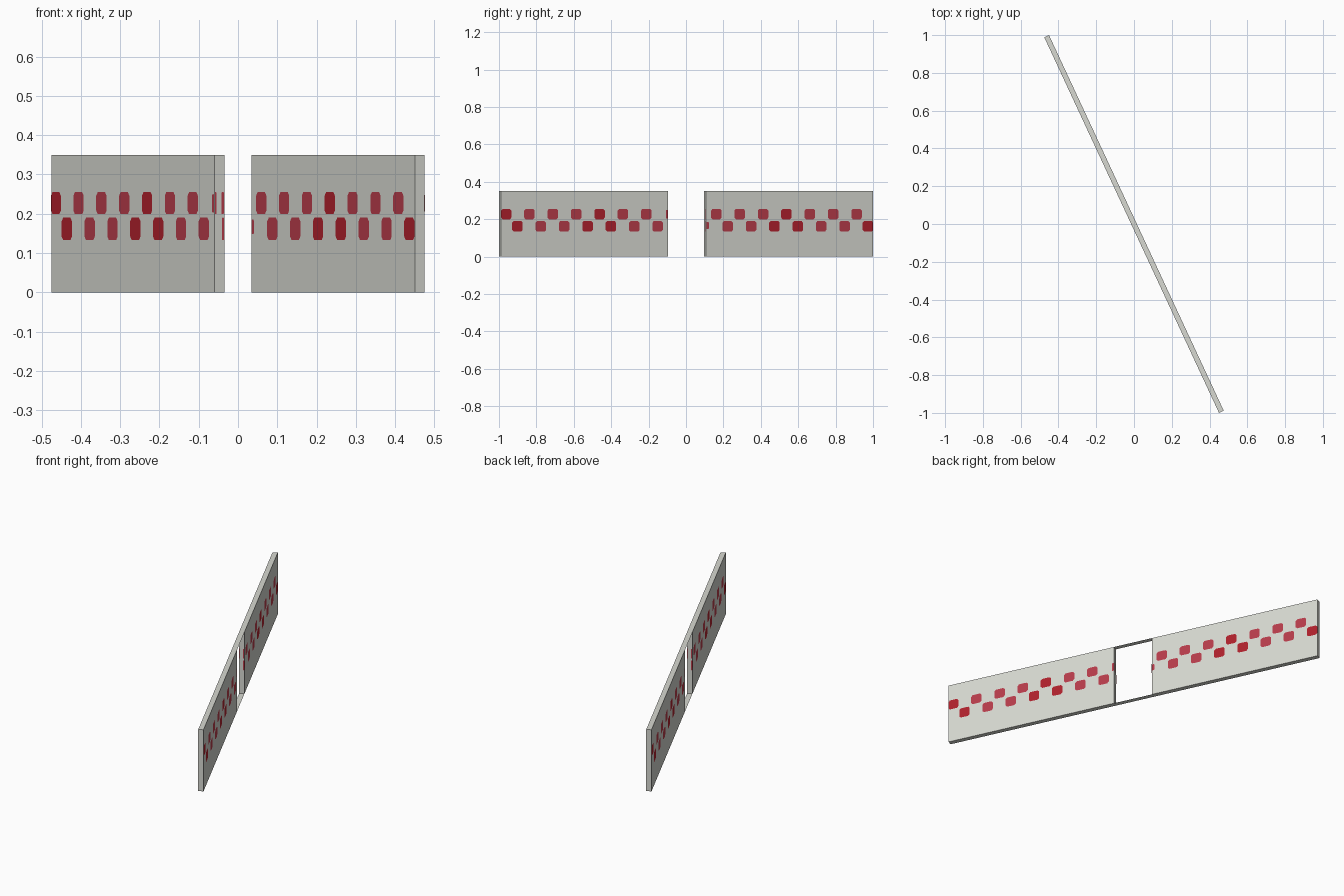
import bpy, bmesh, math
from mathutils import Matrix

if "Cube" in bpy.data.objects:
    bpy.data.objects.remove(bpy.data.objects["Cube"])

ANGLE = math.radians(24.95)     # wall runs diagonally in plan
L, T, H, G = 1.0965, 0.0138, 0.35, 0.1126   # half length, half thickness, height, half gap
TURN = Matrix.Rotation(ANGLE, 4, 'Z')


def material(name, rgb):
    m = bpy.data.materials.new(name)
    m.diffuse_color = (*rgb, 1)
    m.use_nodes = True
    m.node_tree.nodes["Principled BSDF"].inputs["Base Color"].default_value = m.diffuse_color
    return m


grey = material("pale grey", (0.68, 0.69, 0.64))
red = material("deep red", (0.43, 0.015, 0.026))
light_red = material("soft red", (0.48, 0.045, 0.07))


def make(name, polys, mats):
    """polys: list of (points, material index); wall runs along local y."""
    bm = bmesh.new()
    for pts, mi in polys:
        bm.faces.new([bm.verts.new(p) for p in pts]).material_index = mi
    bmesh.ops.transform(bm, matrix=TURN, verts=bm.verts)
    me = bpy.data.meshes.new(name)
    bm.to_mesh(me)
    bm.free()
    ob = bpy.data.objects.new(name, me)
    bpy.context.collection.objects.link(ob)
    for m in mats:
        me.materials.append(m)


# Wall blocks: vertical sides only
def block(a, b):
    ring = [(-T, a), (T, a), (T, b), (-T, b)]
    return [([(*ring[i], 0), (*ring[(i + 1) % 4], 0), (*ring[(i + 1) % 4], H), (*ring[i], H)], 0)
            for i in range(4)]


make("wall_front", block(-L, -G), [grey])
make("wall_back", block(G, L), [grey])

# Thin top and bottom sheets spanning the gap
make("top_sheet", [([(-T, -L, H), (T, -L, H), (T, L, H), (-T, L, H)], 0)], [grey])
make("bottom_sheet", [([(-T, L, 0), (T, L, 0), (T, -L, 0), (-T, -L, 0)], 0)], [grey])


# Checker spots: clipped-corner plates just proud of each wall face
def spot(u0, u1, z0, z1):
    c = min(0.009, (u1 - u0) * 0.2)
    return [(u0 + c, z0), (u1 - c, z0), (u1, z0 + c), (u1, z1 - c),
            (u1 - c, z1), (u0 + c, z1), (u0, z1 - c), (u0, z0 + c)]


UP, LOW, W, STEP = (0.199, 0.255), (0.133, 0.190), 0.031, 0.1378
rows = [  # first centre, count, z range, deep red positions
    (-1.068, 7, UP, {0, 4}),
    (-1.001, 7, LOW, {0, 3, 4}),
    (0.172, 7, UP, {3}),
    (0.239, 7, LOW, {2, 3, 6}),
]
spots = []
for start, count, z, deep in rows:
    for k in range(count):
        u = start + k * STEP
        spots.append((spot(max(u - W, -L), min(u + W, L), *z), 0 if k in deep else 1))
spots.append((spot(-0.124, -G, 0.203, 0.25), 1))
spots.append((spot(G, 0.128, 0.148, 0.185), 1))

for name, s in (("spots_right", 1), ("spots_left", -1)):
    make(name, [([(s * (T + 0.001), s * u, z) for u, z in pts], mi) for pts, mi in spots],
         [red, light_red])

# Slim red marks on the gap ends
for name, s in (("gap_marks_back", 1), ("gap_marks_front", -1)):
    make(name, [([(s * x, s * (G - 0.001), z) for x, z in spot(a, b, *zr)], 0)
                for a, b, zr in ((-0.013, -0.009, UP), (0.006, 0.012, UP), (0.007, 0.013, LOW))],
         [light_red])
